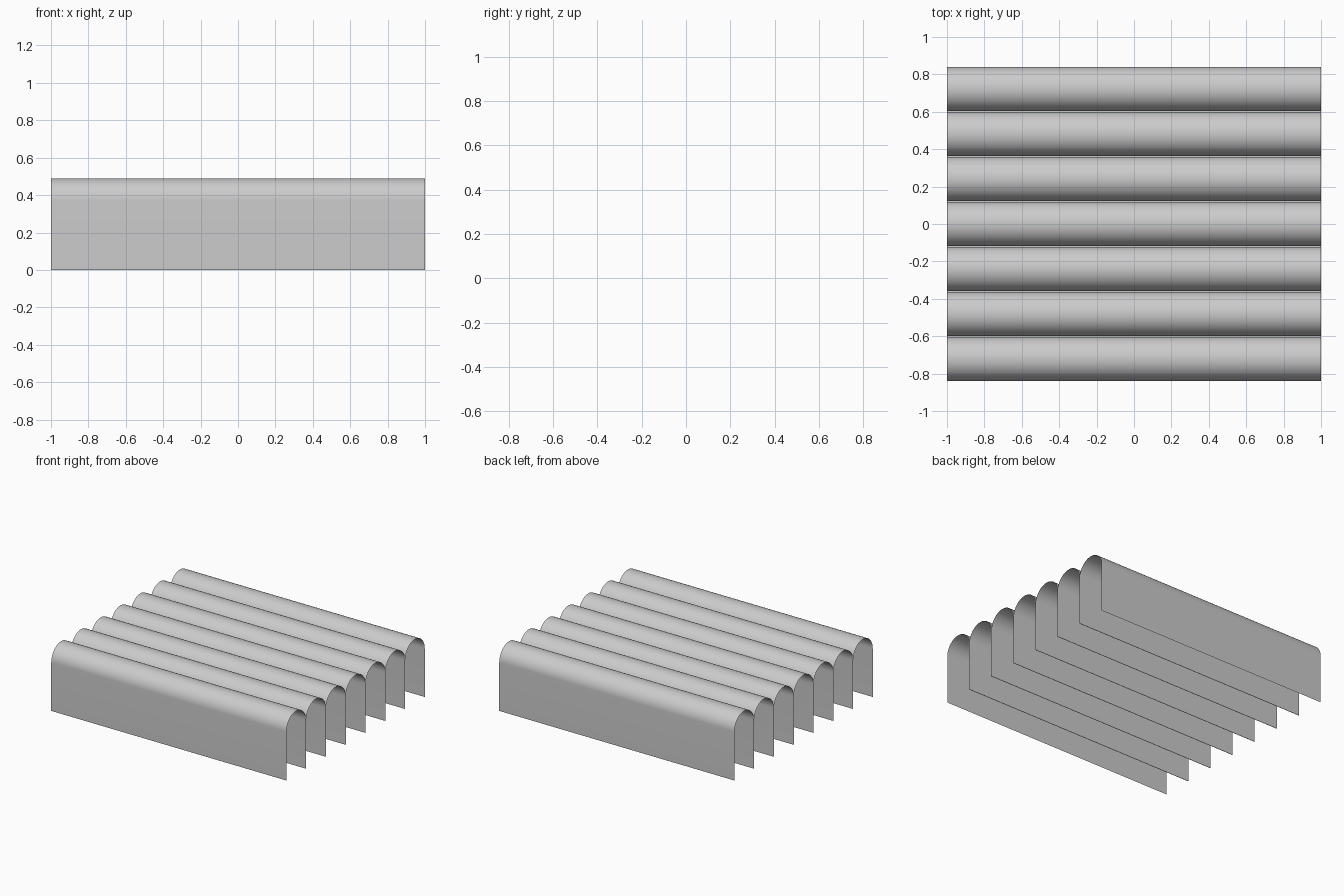
import bpy, bmesh, math

if "Cube" in bpy.data.objects:
    bpy.data.objects.remove(bpy.data.objects["Cube"])

COUNT = 7          # number of arched folds
PITCH = 0.2406     # spacing of the folds along y
GAP = 0.003        # hairline gap between neighbouring walls
TOP = 0.49
RADIUS = (PITCH - GAP) / 2
SPRING = TOP - RADIUS
SEGMENTS = 32

# Folded sheet profile: wall up, half-round top, wall down, repeated
profile = []
for i in range(COUNT):
    yc = (i - (COUNT - 1) / 2) * PITCH
    profile.append((yc - RADIUS, 0.0))
    for s in range(SEGMENTS + 1):
        a = math.pi * (1 - s / SEGMENTS)
        profile.append((yc + RADIUS * math.cos(a), SPRING + RADIUS * math.sin(a)))
    profile.append((yc + RADIUS, 0.0))

# Sweep the profile along x
bm = bmesh.new()
left = [bm.verts.new((-1, y, z)) for y, z in profile]
right = [bm.verts.new((1, y, z)) for y, z in profile]
for i in range(len(profile) - 1):
    bm.faces.new((left[i], right[i], right[i + 1], left[i + 1]))

mesh = bpy.data.meshes.new("pleated_sheet")
bm.to_mesh(mesh)
bm.free()
sheet = bpy.data.objects.new("pleated_sheet", mesh)
bpy.context.collection.objects.link(sheet)

# Smooth arches with crisp folds at the bottom
bpy.context.view_layer.objects.active = sheet
sheet.select_set(True)
bpy.ops.object.shade_smooth_by_angle(angle=math.radians(40))
